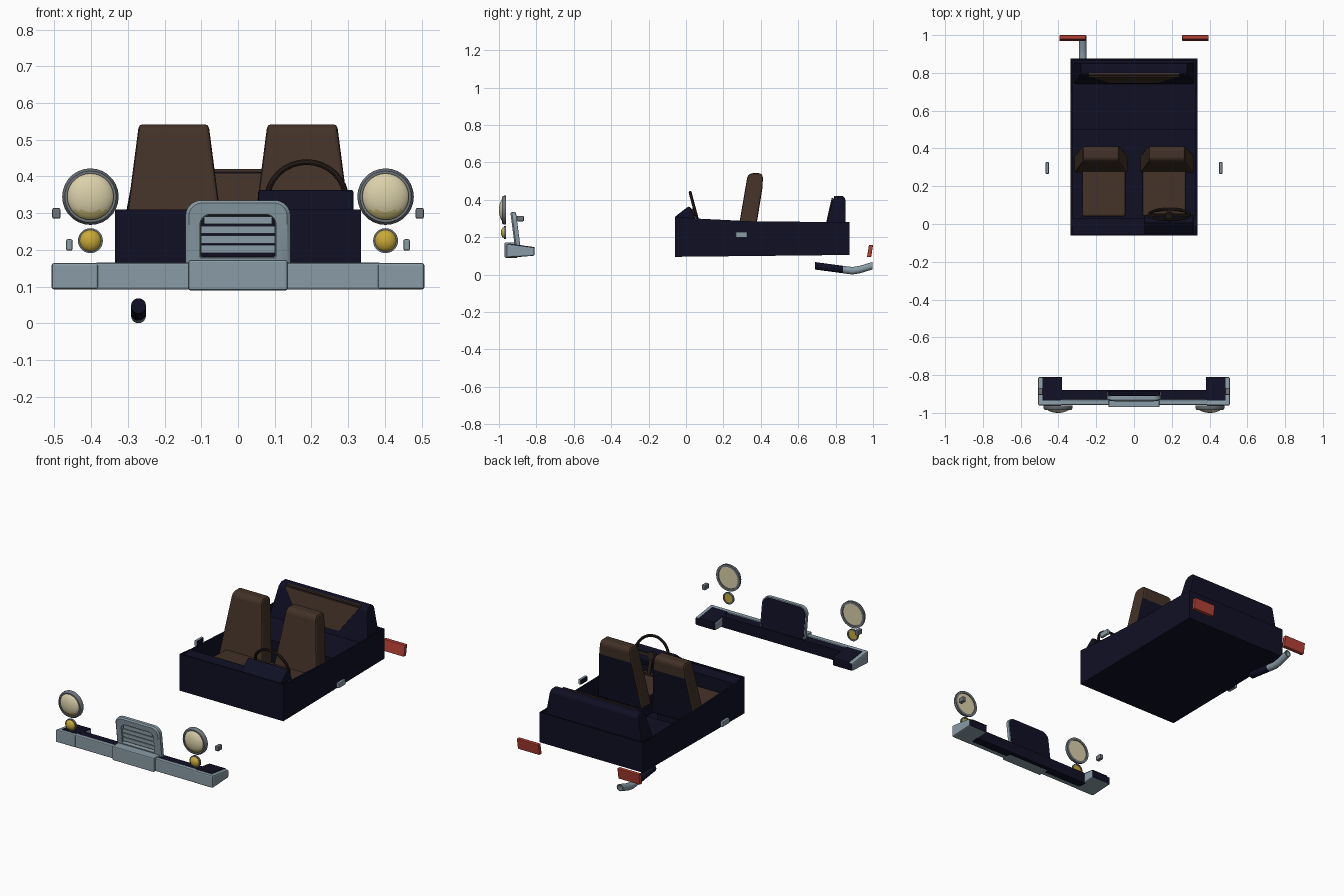
import bpy, bmesh, math
from mathutils import Vector, Matrix

if "Cube" in bpy.data.objects:
    bpy.data.objects.remove(bpy.data.objects["Cube"])


def material(name, rgb):
    m = bpy.data.materials.new(name)
    m.diffuse_color = (*rgb, 1)
    m.use_nodes = True
    m.node_tree.nodes["Principled BSDF"].inputs["Base Color"].default_value = m.diffuse_color
    return m


NAVY = material("dark navy trim", (0.005, 0.005, 0.018))
BROWN = material("brown leather", (0.056, 0.032, 0.021))
WHEEL = material("dark brown", (0.022, 0.013, 0.010))
CHROME = material("blue grey metal", (0.25, 0.33, 0.38))
RIM = material("rim grey", (0.16, 0.18, 0.20))
CREAM = material("cream glass", (0.70, 0.63, 0.40))
STRAW = material("straw glass", (0.55, 0.46, 0.17))
AMBER = material("amber glass", (0.58, 0.40, 0.04))
RED = material("red lens", (0.45, 0.05, 0.035))


def finish(name, bm, mats, rule=None, bevel=0, smooth=False):
    """Turn a bmesh into an object; rule(face) gives a material index."""
    bmesh.ops.recalc_face_normals(bm, faces=bm.faces)
    bm.normal_update()
    for f in bm.faces:
        f.material_index = rule(f) if rule else 0
    me = bpy.data.meshes.new(name)
    bm.to_mesh(me)
    bm.free()
    for m in mats:
        me.materials.append(m)
    ob = bpy.data.objects.new(name, me)
    bpy.context.collection.objects.link(ob)
    if bevel:
        b = ob.modifiers.new("bevel", 'BEVEL')
        b.width, b.segments, b.limit_method = bevel, 2, 'ANGLE'
    if smooth:
        bpy.ops.object.select_all(action='DESELECT')
        ob.select_set(True)
        bpy.context.view_layer.objects.active = ob
        bpy.ops.object.shade_smooth_by_angle(angle=math.radians(40))
    return ob


def skin(name, loops, mats, rule=None, caps=True, ring=False, skip=(), **kw):
    """Join loops of equal length with quads; skip leaves out strips."""
    bm = bmesh.new()
    vs = [[bm.verts.new(p) for p in lp] for lp in loops]
    n = len(vs[0])
    for a, b in zip(vs, vs[1:] + (vs[:1] if ring else [])):
        for i in range(n):
            if i not in skip:
                j = (i + 1) % n
                bm.faces.new((a[i], a[j], b[j], b[i]))
    if caps and not ring:
        bm.faces.new(vs[0])
        bm.faces.new(vs[-1])
    return finish(name, bm, mats, rule, **kw)


def prism(name, yz, x0, x1, mats, rule=None, **kw):
    """Side profile stretched across x; x0 and x1 may depend on z."""
    fx = lambda v, z: v(z) if callable(v) else v
    loops = [[(fx(x, z), y, z) for y, z in yz] for x in (x0, x1)]
    return skin(name, loops, mats, rule, **kw)


def box(name, x0, x1, y0, y1, z0, z1, mats, rule=None, **kw):
    return prism(name, [(y0, z0), (y1, z0), (y1, z1), (y0, z1)], x0, x1, mats, rule, **kw)


def dome(name, x, y, z, r, depth, mats, rule=None):
    """Half ball bulging to the front with a flat back."""
    bm = bmesh.new()
    bmesh.ops.create_uvsphere(bm, u_segments=28, v_segments=14, radius=1,
                              matrix=Matrix.Rotation(math.pi / 2, 4, 'X'))
    cut = bmesh.ops.bisect_plane(bm, geom=bm.verts[:] + bm.edges[:] + bm.faces[:], dist=1e-4,
                                 plane_co=(0, 0, 0), plane_no=(0, 1, 0), clear_outer=True)
    bmesh.ops.holes_fill(bm, edges=[e for e in bm.edges if e.is_boundary])
    bmesh.ops.transform(bm, verts=bm.verts, matrix=Matrix.Translation((x, y, z)) @ Matrix.Diagonal((r, depth, r, 1)))
    return finish(name, bm, mats, rule, smooth=True)


def circle(x, y, z, r, n=28):
    return [(x + r * math.cos(2 * math.pi * i / n), y, z + r * math.sin(2 * math.pi * i / n)) for i in range(n)]


def lamp_ring(name, x, z, r0, r1, y0, y1):
    skin(name, [circle(x, y1, z, r1), circle(x, (y0 + y1) / 2, z, r1), circle(x, y0, z, r0 + 0.003),
                circle(x, y0, z, r0 - 0.004), circle(x, y1, z, r0 - 0.004)], [RIM], ring=True, smooth=True)


# Open cabin tub with thin walls
tub = prism("cabin_tub", [(-0.06, 0.095), (0.875, 0.105), (0.875, 0.28), (0.35, 0.285), (0.05, 0.30), (-0.06, 0.31)],
            -0.335, 0.335, [NAVY], skip=(2, 3, 4))
sol = tub.modifiers.new("walls", 'SOLIDIFY')
sol.thickness, sol.offset = 0.01, -1

# Dashboard and instrument hood
box("dashboard", -0.325, 0.325, -0.052, 0.03, 0.2, 0.302, [NAVY])
prism("instrument_hood", [(-0.055, 0.26), (-0.055, 0.312), (0.01, 0.363), (0.022, 0.363), (0.05, 0.30), (0.04, 0.26)],
      0.055, 0.315, [NAVY], bevel=0.006)

# Rear bench, backrest and its brown panel
box("rear_bench", -0.325, 0.325, 0.5, 0.865, 0.105, 0.23, [NAVY])
half = lambda z: 0.32 - max(0, z - 0.28) * 0.27
prism("rear_backrest", [(0.74, 0.22), (0.783, 0.40), (0.80, 0.42), (0.84, 0.42), (0.852, 0.405), (0.855, 0.22)],
      lambda z: -half(z), half, [NAVY], bevel=0.006)
panel = [(-0.13, 0.745, 0.26), (0.13, 0.745, 0.26), (0.24, 0.779, 0.41), (-0.24, 0.779, 0.41)]
skin("rear_seat_panel", [panel, [(x, y + 0.007, z) for x, y, z in panel]], [BROWN])
box("rear_seat_top", -0.24, 0.24, 0.79, 0.80, 0.412, 0.421, [BROWN])

# Front seats
for s, side in ((-1, "left"), (1, "right")):
    prism(side + "_seat_cushion", [(0.04, 0.11), (0.34, 0.11), (0.34, 0.22), (0.04, 0.235)],
          s * 0.045, s * 0.275, [NAVY, BROWN], lambda f: int(f.normal.z > 0.5), bevel=0.01)
    prism(side + "_seat_back", [(0.27, 0.18), (0.287, 0.285), (0.328, 0.525), (0.345, 0.542), (0.40, 0.542),
                                (0.412, 0.525), (0.408, 0.46), (0.38, 0.285), (0.365, 0.18)],
          lambda z: s * (0.042 + (z - 0.25) * 0.13), lambda z: s * (0.308 - (z - 0.25) * 0.13),
          [NAVY, BROWN], lambda f: int(not (f.normal.y > 0.5 and f.calc_center_median().z < 0.48)), bevel=0.01)

# Steering wheel, spokes and column
wheel_at = Vector((0.187, 0.05, 0.335))
tilt = Matrix.Translation(wheel_at) @ Matrix.Rotation(math.radians(15), 4, 'X')
N, rim = 32, []
for i in range(N):
    a = 2 * math.pi * i / N
    rim.append([tilt @ Vector(((0.108 + 0.008 * math.cos(b)) * math.cos(a), 0.008 * math.sin(b),
                               (0.108 + 0.008 * math.cos(b)) * math.sin(a)))
                for b in [2 * math.pi * k / 8 for k in range(8)]])
skin("steering_wheel", rim, [WHEEL], ring=True, smooth=True)
skin("steering_column", [[tilt @ Vector(p) for p in circle(0, y, 0, r, 12)] for y, r in
                         ((0.008, 0.022), (-0.012, 0.022), (-0.06, 0.015))], [WHEEL], smooth=True)
for k, a in enumerate((0, math.pi, -math.pi / 2)):
    spoke = box("steering_spoke_%d" % k, 0.01, 0.105, -0.004, 0.004, -0.01, 0.01, [WHEEL])
    spoke.data.transform(tilt @ Matrix.Rotation(-a, 4, 'Y'))

# Front bumper: bar, centre pad and wrapped ends
box("bumper_bar_front", -0.39, 0.39, -0.957, -0.93, 0.092, 0.165, [CHROME], bevel=0.005)
box("bumper_bar_back", -0.39, 0.39, -0.932, -0.88, 0.094, 0.158, [NAVY])
box("bumper_centre_pad", -0.135, 0.135, -0.97, -0.90, 0.09, 0.172, [CHROME, NAVY],
    lambda f: int(f.normal.y > 0.5), bevel=0.005)
for s, side in ((-1, "left"), (1, "right")):
    prism(side + "_bumper_end", [(-0.96, 0.092), (-0.81, 0.10), (-0.81, 0.145), (-0.96, 0.165)],
          s * 0.38, s * 0.508, [CHROME, NAVY], lambda f: int(f.normal.y > 0.5), bevel=0.007)
    prism(side + "_bumper_top_plate", [(-0.935, 0.158), (-0.81, 0.142), (-0.81, 0.147), (-0.935, 0.164)],
          s * 0.382, s * 0.485, [NAVY])


# Grille: leaning rounded frame, slats and dark backing
def frame(w, z0, z1, r, dy):
    pts = []
    for cx, cz, a0, rr in ((w, z0, -90, 0.004), (w, z1, 0, r), (-w, z1, 90, r), (-w, z0, 180, 0.004)):
        ox = cx - math.copysign(rr, cx)
        oz = cz + (rr if cz == z0 else -rr)
        for k in range(6):
            a = math.radians(a0 + 18 * k)
            z = oz + rr * math.sin(a)
            pts.append((ox + rr * math.cos(a), -0.918 - 0.13 * (z - 0.17) + dy, z))
    return pts


skin("grille_frame", [frame(0.143, 0.15, 0.335, 0.042, 0.028), frame(0.143, 0.15, 0.335, 0.042, 0.008),
                      frame(0.134, 0.155, 0.328, 0.036, 0), frame(0.104, 0.178, 0.297, 0.028, 0),
                      frame(0.10, 0.182, 0.293, 0.024, 0.028)], [CHROME], ring=True, smooth=True)
skin("grille_backing", [frame(0.138, 0.15, 0.33, 0.04, 0.022), frame(0.138, 0.15, 0.33, 0.04, 0.03)], [NAVY])
for k in range(4):
    z = 0.202 + 0.026 * k
    y = -0.918 - 0.13 * (z - 0.17)
    w = 0.101 if k < 3 else 0.092
    box("grille_slat_%d" % k, -w, w, y + 0.006, y + 0.024, z - 0.010, z + 0.011, [CHROME])

# Lamps, markers, handles and tail lights
for s, side in ((-1, "left"), (1, "right")):
    x = s * 0.402
    dome(side + "_headlight_lens", x, -0.967, 0.345, 0.067, 0.033, [CREAM, STRAW],
         lambda f: int(f.calc_center_median().z < 0.306 and f.normal.y < 0))
    lamp_ring(side + "_headlight_rim", x, 0.345, 0.067, 0.077, -0.985, -0.962)
    dome(side + "_fog_lens", x, -0.967, 0.225, 0.031, 0.023, [AMBER])
    lamp_ring(side + "_fog_rim", x, 0.225, 0.031, 0.034, -0.974, -0.962)
    box(side + "_side_marker", s * 0.484, s * 0.506, -0.905, -0.867, 0.285, 0.314, [RIM], bevel=0.004)
    box(side + "_door_handle", s * 0.451, s * 0.468, 0.265, 0.328, 0.198, 0.229, [CHROME, NAVY],
        lambda f: int(f.normal.x * s < -0.5), bevel=0.004)
    prism(side + "_tail_light", [(0.968, 0.094), (0.99, 0.094), (1.0, 0.158), (0.978, 0.158)],
          s * 0.255, s * 0.395, [RED], bevel=0.003)

# Exhaust pipe, open at the rear
path = [(0.69, 0.047), (0.84, 0.027), (0.89, 0.0205), (0.93, 0.027), (0.998, 0.048)]
loops = [circle(-0.271, y, z, 0.0205, 14) for y, z in path]
loops += [circle(-0.271, y, z, 0.015, 14) for y, z in ((0.998, 0.048), (0.95, 0.033))]
skin("exhaust_pipe", loops, [CHROME, NAVY],
     lambda f: int(f.calc_center_median().y < 0.83 or len(f.verts) > 4), smooth=True)
